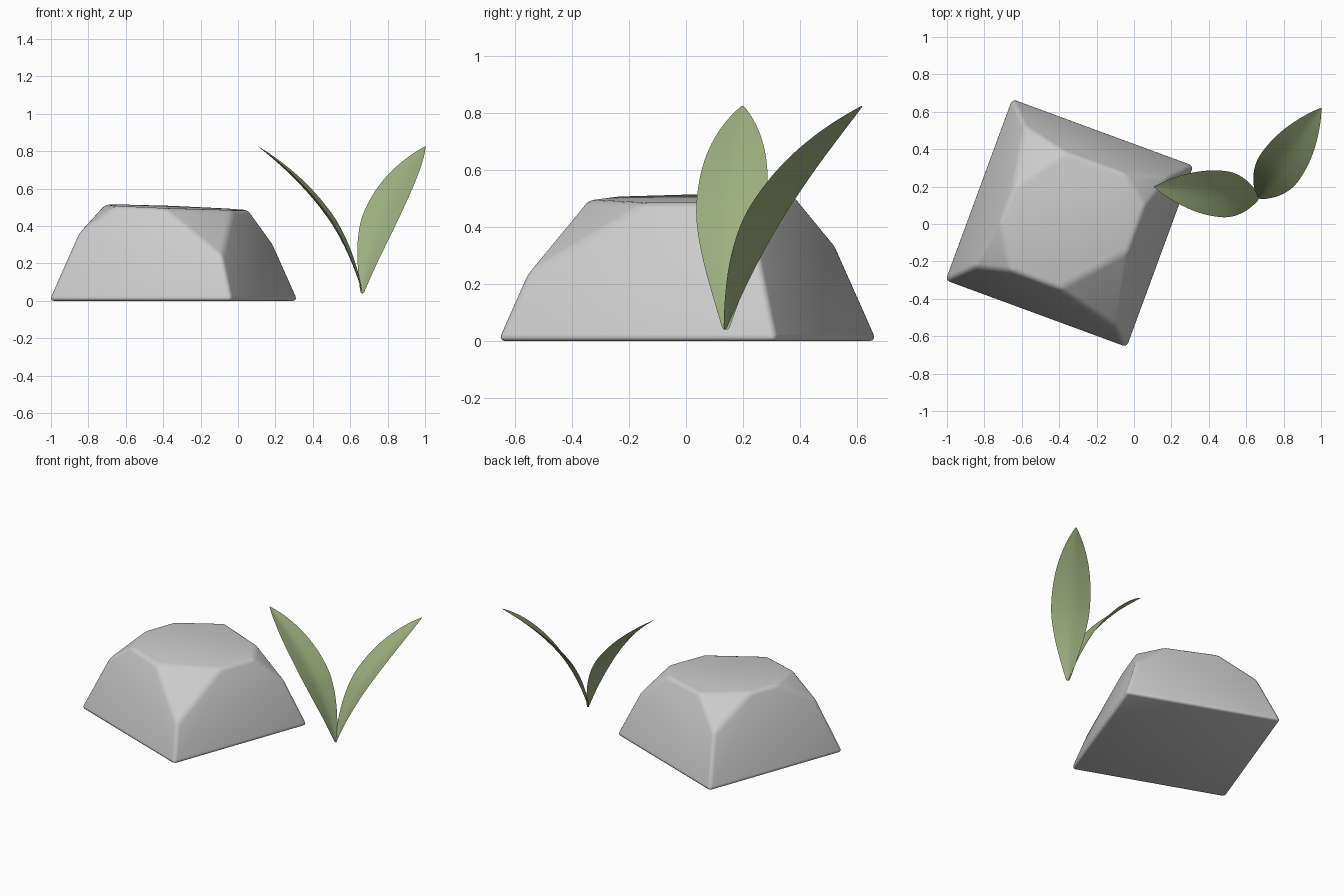
import bpy, bmesh, math
from mathutils import Vector, Matrix

if "Cube" in bpy.data.objects:
    bpy.data.objects.remove(bpy.data.objects["Cube"])


def activate(ob):
    bpy.ops.object.select_all(action='DESELECT')
    bpy.context.view_layer.objects.active = ob
    ob.select_set(True)


def make_object(name, bm):
    me = bpy.data.meshes.new(name)
    bm.to_mesh(me)
    bm.free()
    ob = bpy.data.objects.new(name, me)
    bpy.context.collection.objects.link(ob)
    return ob


# Rock: tapered block with its four upper corners chipped off
BASE, TOP, HEIGHT = 0.523, 0.35, 0.5
# corner sign x, sign y, chip start height, cut along x edge, cut along y edge
corners = [(-1, -1, 0.36, 0.15, 0.23), (1, -1, 0.235, 0.28, 0.32),
           (1, 1, 0.30, 0.16, 0.13), (-1, 1, 0.335, 0.2, 0.28)]
turn = Matrix.Rotation(math.radians(-20.2), 4, 'Z')


def taper(z):
    return BASE + (TOP - BASE) * z / HEIGHT


def top_point(x, y):
    p = turn @ Vector((x, y, HEIGHT))
    p.z += -0.04 * p.x + 0.02 * p.y
    return p


bm = bmesh.new()
for sx, sy, z, cx, cy in corners:
    h = taper(z)
    for p in (turn @ Vector((sx * BASE, sy * BASE, 0)),
              turn @ Vector((sx * h, sy * h, z)),
              top_point(sx * (TOP - cx), sy * TOP),
              top_point(sx * TOP, sy * (TOP - cy))):
        bm.verts.new(p)
bmesh.ops.convex_hull(bm, input=bm.verts)
bmesh.ops.dissolve_limit(bm, angle_limit=math.radians(7), verts=bm.verts, edges=bm.edges)
bmesh.ops.recalc_face_normals(bm, faces=bm.faces)
rock = make_object("rock", bm)
rock.location = (-0.345, 0.005, 0)
bevel = rock.modifiers.new("soft_edges", 'BEVEL')
bevel.width = 0.025
bevel.segments = 3
bevel.limit_method = 'ANGLE'
bevel.angle_limit = math.radians(12)
activate(rock)
bpy.ops.object.shade_smooth()

# Leaves: folded blades that arch outward from a shared base
green = bpy.data.materials.new("leaf_green")
green.diffuse_color = (0.34, 0.43, 0.21, 1)
green.use_nodes = True
green.node_tree.nodes["Principled BSDF"].inputs["Base Color"].default_value = green.diffuse_color
sections = [(0, 0.012), (0.1, 0.042), (0.25, 0.087), (0.4, 0.117), (0.5, 0.126),
            (0.65, 0.121), (0.78, 0.099), (0.88, 0.066), (0.95, 0.034), (1, 0.003)]
ctrl = [Vector((0, 0, 0.04)), Vector((0.09, 0, 0.36)),
        Vector((0.26, 0, 0.58)), Vector((0.56, 0, 0.825))]


def arch(t):
    u = 1 - t
    pos = ctrl[0] * u**3 + ctrl[1] * 3 * u*u*t + ctrl[2] * 3 * u*t*t + ctrl[3] * t**3
    tan = ((ctrl[1] - ctrl[0]) * u*u + (ctrl[2] - ctrl[1]) * 2*u*t
           + (ctrl[3] - ctrl[2]) * t*t).normalized()
    return pos, Vector((-tan.z, 0, tan.x))


def leaf(name, angle, reach):
    bm = bmesh.new()
    rows = []
    for t, w in sections:
        pos, normal = arch(t)
        rows.append([bm.verts.new(pos + Vector((0, s * w, 0)) + normal * (0.2 * w * abs(s)))
                     for s in (-1, -0.5, 0, 0.5, 1)])
    for a, b in zip(rows, rows[1:]):
        for i in range(4):
            bm.faces.new((a[i], b[i], b[i + 1], a[i + 1]))
    bmesh.ops.recalc_face_normals(bm, faces=bm.faces)
    if sum(f.normal.z for f in bm.faces) < 0:
        bmesh.ops.reverse_faces(bm, faces=bm.faces)
    ob = make_object(name, bm)
    ob.data.materials.append(green)
    ob.location = (0.665, 0.14, 0)
    ob.rotation_euler.z = math.radians(angle)
    ob.scale.x = reach
    sub = ob.modifiers.new("smooth", 'SUBSURF')
    sub.levels = sub.render_levels = 2
    activate(ob)
    bpy.ops.object.shade_smooth()


leaf("leaf_left", 174, 1.0)
leaf("leaf_right", 55, 1.045)
